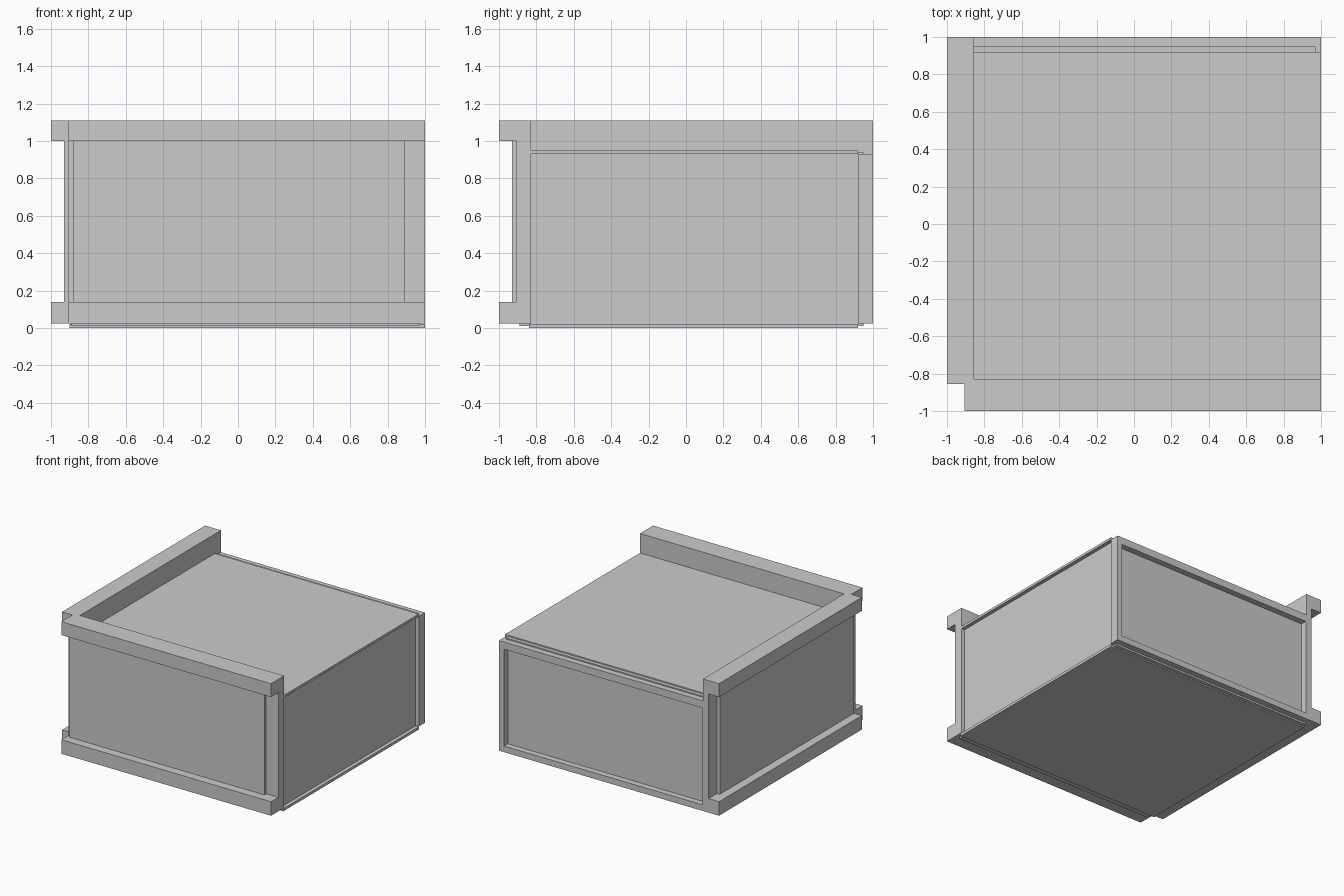
import bpy
import bmesh
from mathutils import Vector

if "Cube" in bpy.data.objects:
    bpy.data.objects.remove(bpy.data.objects["Cube"])


def box(name, x, y, z):
    """Axis-aligned box from (min, max) ranges."""
    bm = bmesh.new()
    bmesh.ops.create_cube(bm, size=1)
    lo, hi = Vector((x[0], y[0], z[0])), Vector((x[1], y[1], z[1]))
    for v in bm.verts:
        v.co = Vector([(lo[i] + hi[i]) / 2 + v.co[i] * (hi[i] - lo[i]) for i in range(3)])
    mesh = bpy.data.meshes.new(name)
    bm.to_mesh(mesh)
    bm.free()
    obj = bpy.data.objects.new(name, mesh)
    bpy.context.collection.objects.link(obj)
    return obj


BASE, RAIL_LOW, RAIL_HIGH, TOP = 0.025, 0.14, 1.0, 1.11
ROOF, FRAME_TOP = 0.95, 0.93

# Main body; its right and back faces are the recessed panels
box("body_core", (-0.89, 0.97), (-0.89, 0.95), (0.01, 0.94))

# Roof and base slabs, overhanging the right panel
box("roof_slab", (-0.86, 1), (-0.84, 0.92), (FRAME_TOP, ROOF))
box("base_slab", (-0.90, 1), (-0.84, 0.92), (0, 0.022))

# Outer walls reaching up to the top rails
box("left_wall", (-0.905, -0.855), (-0.905, 1), (BASE, 1.05))
box("front_wall", (-0.905, 1), (-0.905, -0.83), (BASE, 1.05))

# Raised panels on the front and left walls
box("front_panel", (-0.88, 0.89), (-0.93, -0.90), (RAIL_LOW, RAIL_HIGH))
box("left_panel", (-0.93, -0.90), (-0.85, 0.89), (RAIL_LOW, RAIL_HIGH))

# Projecting rails at the foot and the parapet
for level, z in (("lower", (BASE, RAIL_LOW)), ("upper", (RAIL_HIGH, TOP))):
    box(level + "_front_rail", (-0.905, 1), (-1, -0.83), z)
    box(level + "_left_rail", (-1, -0.855), (-0.855, 1), z)

# Frame around the recessed back panel
box("back_frame_right", (0.955, 1), (0.92, 1), (BASE, FRAME_TOP))
box("back_frame_left", (-0.90, -0.85), (0.92, 1), (BASE, FRAME_TOP))
box("back_frame_top", (-0.86, 0.96), (0.92, 1), (0.87, FRAME_TOP))
box("back_frame_bottom", (-0.86, 0.96), (0.92, 1), (BASE, 0.075))
